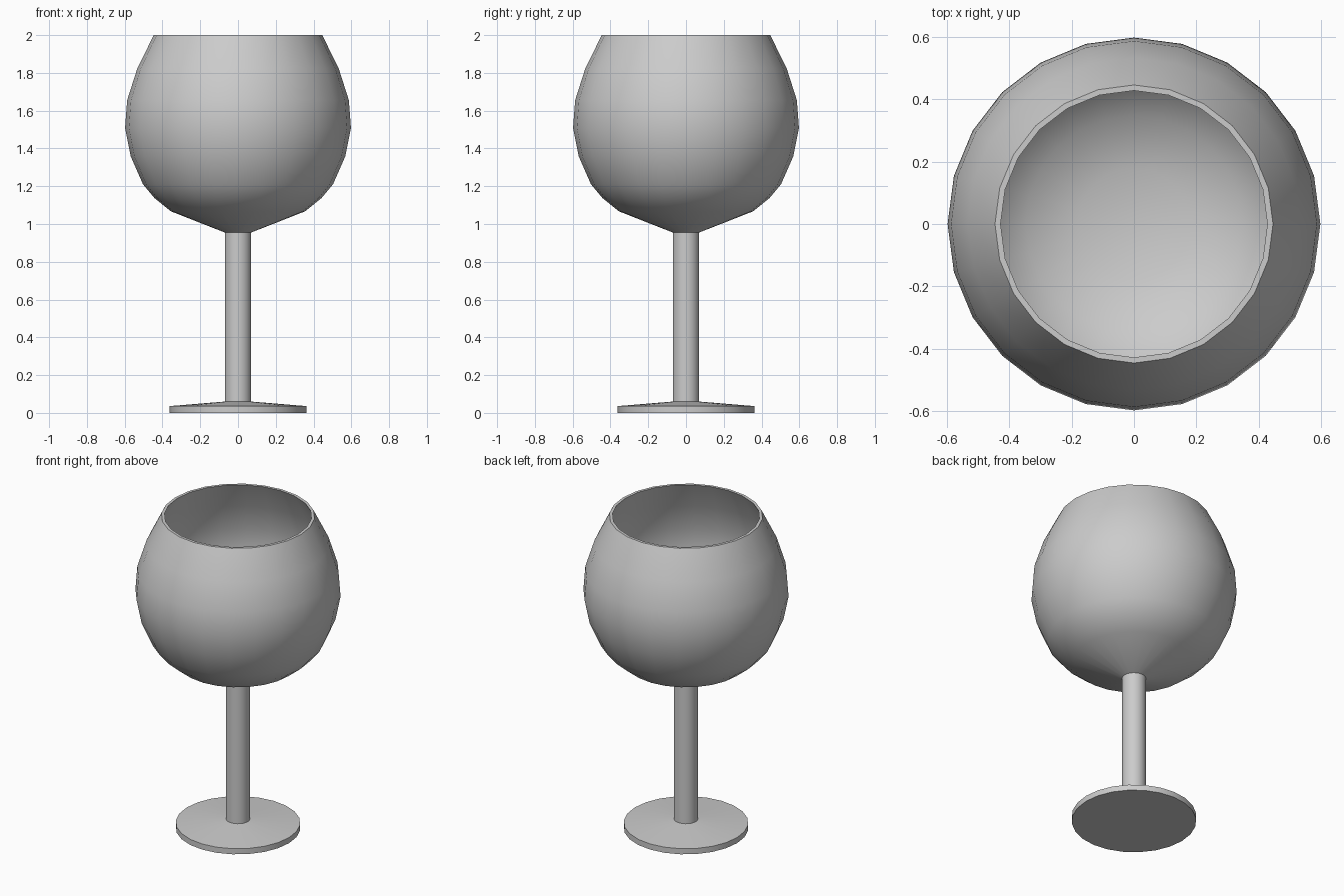
import bpy
import bmesh
from math import cos, sin, pi, radians

if "Cube" in bpy.data.objects:
    bpy.data.objects.remove(bpy.data.objects["Cube"])

SIDES = 24


def lathe(name, profile):
    """Revolve (radius, z) points about z; radius 0 closes to a pole."""
    bm = bmesh.new()
    rings = []
    for r, z in profile:
        if r == 0:
            rings.append([bm.verts.new((0, 0, z))] * SIDES)
        else:
            rings.append([bm.verts.new((r * cos(2 * pi * j / SIDES),
                                        r * sin(2 * pi * j / SIDES), z))
                          for j in range(SIDES)])
    for a, b in zip(rings, rings[1:]):
        for j in range(SIDES):
            k = (j + 1) % SIDES
            corners = dict.fromkeys((a[j], a[k], b[k], b[j]))
            bm.faces.new(list(corners))
    mesh = bpy.data.meshes.new(name)
    bm.to_mesh(mesh)
    bm.free()
    obj = bpy.data.objects.new(name, mesh)
    bpy.context.collection.objects.link(obj)
    bpy.ops.object.select_all(action='DESELECT')
    obj.select_set(True)
    bpy.context.view_layer.objects.active = obj
    bpy.ops.object.shade_smooth_by_angle(angle=radians(40))
    return obj


# Foot: thin disc with a gently sloping top
lathe("foot", [(0, 0), (0.362, 0), (0.362, 0.036), (0.07, 0.06)])

# Stem: plain cylinder joining foot and bowl
lathe("stem", [(0.07, 0.06), (0.07, 0.955)])

# Bowl: outer wall up to the rim, then the inner wall down to a flat floor
outer = [(0.07, 0.955), (0.355, 1.067), (0.442, 1.137), (0.503, 1.21),
         (0.568, 1.358), (0.598, 1.508), (0.587, 1.655), (0.533, 1.824),
         (0.446, 2.0)]
inner = [(0.428, 2.0), (0.515, 1.824), (0.568, 1.655), (0.578, 1.508),
         (0.549, 1.362), (0.487, 1.22), (0.43, 1.152), (0.348, 1.085),
         (0.18, 1.02), (0, 1.02)]
lathe("bowl", outer + inner)
